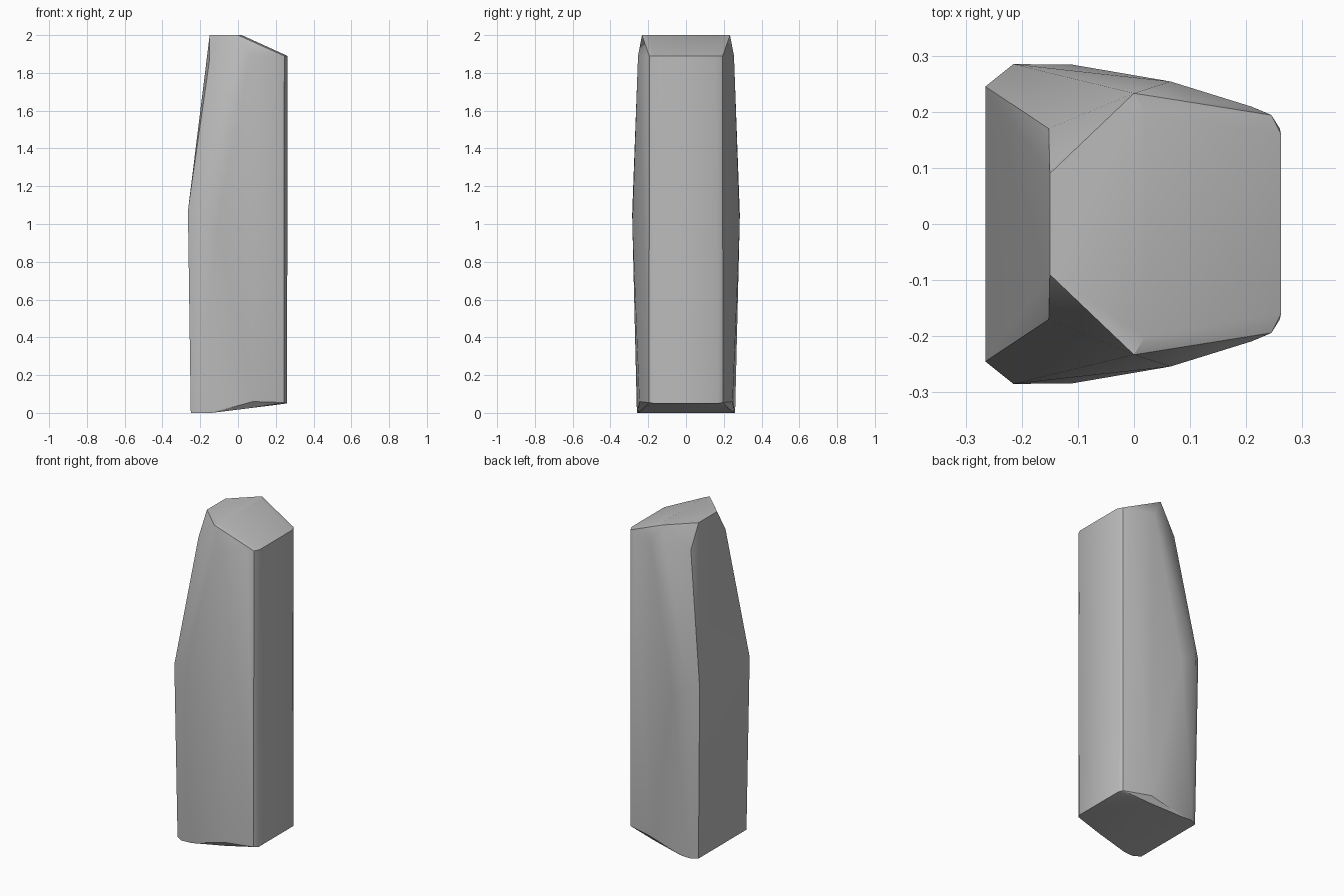
import bpy
import bmesh
import math

cube = bpy.data.objects.get("Cube")
if cube:
    bpy.data.objects.remove(cube, do_unlink=True)

# Stone colour
stone = bpy.data.materials.new("stone grey")
stone.use_nodes = True
grey = (0.5, 0.5, 0.5, 1.0)
stone.diffuse_color = grey
stone.node_tree.nodes["Principled BSDF"].inputs["Base Color"].default_value = grey

# Corners of one half of the stone, mirrored across y
foot = [(-0.25, 0.235, 0), (-0.205, 0.26, 0), (-0.14, 0.255, 0),
        (0.07, 0.222, 0.026), (0.08, 0.247, 0.06),
        (0.243, 0.195, 0.055), (0.26, 0.17, 0.05)]
waist = [(-0.265, 0.245, 1.07), (-0.215, 0.285, 1.05), (-0.11, 0.284, 1.0)]
shoulder = [(-0.152, 0.17, 1.86), (0.065, 0.254, 1.89),
            (0.21, 0.209, 1.89), (0.245, 0.194, 1.89), (0.262, 0.16, 1.89)]
crown = [(-0.15, 0.09, 2.0), (0.0, 0.233, 2.0), (0.02, 0.2, 2.0)]

# Faceted stone body wrapped around the corners
bm = bmesh.new()
for x, y, z in foot + waist + shoulder + crown:
    for side in (-1, 1):
        bm.verts.new((x, side * y, z))
hull = bmesh.ops.convex_hull(bm, input=bm.verts[:])
loose = {v for v in hull["geom_interior"] + hull["geom_unused"]
         if isinstance(v, bmesh.types.BMVert) and not v.link_faces}
bmesh.ops.delete(bm, geom=list(loose), context="VERTS")
bmesh.ops.dissolve_limit(bm, angle_limit=math.radians(1),
                         verts=bm.verts[:], edges=bm.edges[:])
bmesh.ops.recalc_face_normals(bm, faces=bm.faces[:])

mesh = bpy.data.meshes.new("standing_stone")
bm.to_mesh(mesh)
bm.free()
mesh.materials.append(stone)
body = bpy.data.objects.new("standing_stone", mesh)
bpy.context.collection.objects.link(body)

# Soft shading over shallow facets, crisp main edges
bpy.context.view_layer.objects.active = body
body.select_set(True)
bpy.ops.object.shade_smooth_by_angle(angle=math.radians(30))
